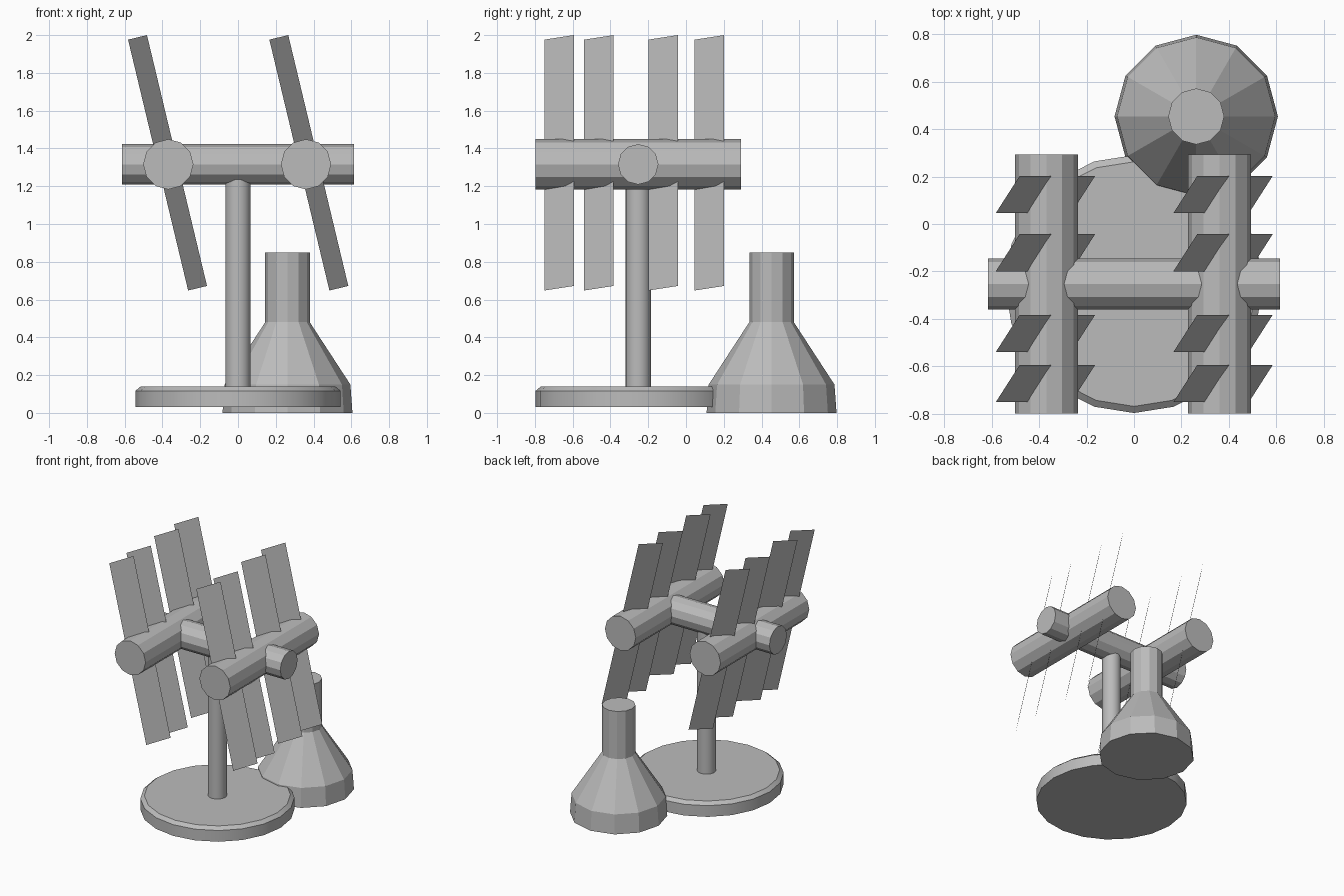
import bpy, bmesh, math
from mathutils import Vector

cube = bpy.data.objects.get("Cube")
if cube:
    bpy.data.objects.remove(cube, do_unlink=True)

grey = bpy.data.materials.new("plain_grey")
grey.use_nodes = True
COLOUR = (0.5, 0.5, 0.5, 1)
grey.diffuse_color = COLOUR
grey.node_tree.nodes["Principled BSDF"].inputs["Base Color"].default_value = COLOUR


def finish(name, bm, smooth=False):
    """Turn a bmesh into a named object."""
    mesh = bpy.data.meshes.new(name)
    bm.to_mesh(mesh)
    bm.free()
    mesh.materials.append(grey)
    obj = bpy.data.objects.new(name, mesh)
    bpy.context.collection.objects.link(obj)
    if smooth:
        bpy.ops.object.select_all(action='DESELECT')
        obj.select_set(True)
        bpy.context.view_layer.objects.active = obj
        bpy.ops.object.shade_smooth_by_angle(angle=math.radians(25))
    return obj


def turned(name, profile, sides, origin, axis=(0, 0, 1), smooth=False):
    """Capped solid of revolution from (radius, height) pairs along an axis."""
    bm = bmesh.new()
    turn = Vector((0, 0, 1)).rotation_difference(Vector(axis))
    rings = []
    for r, h in profile:
        ring = []
        for i in range(sides):
            a = math.tau * i / sides
            p = turn @ Vector((r * math.cos(a), r * math.sin(a), h))
            ring.append(bm.verts.new(p + Vector(origin)))
        rings.append(ring)
    for low, high in zip(rings, rings[1:]):
        for i in range(sides):
            j = (i + 1) % sides
            bm.faces.new((low[i], low[j], high[j], high[i]))
    bm.faces.new(rings[0][::-1])
    bm.faces.new(rings[-1])
    return finish(name, bm, smooth)


POST_Y, AXLE_Z = -0.253, 1.316

# Round foot with a chamfered rim, and the post
turned("base_disc", [(0.543, 0.03), (0.543, 0.117), (0.515, 0.14)], 20,
       (0, POST_Y, 0), smooth=True)
turned("post", [(0.067, 0.13), (0.067, 1.24)], 20, (0, POST_Y, 0), smooth=True)

# Crossbar
turned("crossbar", [(0.107, -0.615), (0.107, 0.615)], 12,
       (0, POST_Y, AXLE_Z), axis=(1, 0, 0))

# Flask-shaped body beside the foot
turned("flask", [(0.344, 0), (0.333, 0.15), (0.118, 0.48), (0.118, 0.85)], 12,
       (0.262, 0.453, 0))

# Two modules, each carrying four slanted flat panels
half_long = Vector((-0.159, 0, 0.664))
half_wide = Vector((0.05, 0.078, 0.012))
for side, x, panel_x in (("right", -0.369, -0.373), ("left", 0.36, 0.375)):
    turned(side + "_module", [(0.133, -0.545), (0.133, 0.545)], 12,
           (x, POST_Y, AXLE_Z), axis=(0, 1, 0))
    for n, y in enumerate((-0.672, -0.461, -0.121, 0.124), 1):
        bm = bmesh.new()
        centre = Vector((panel_x, y, 1.324))
        corners = [centre + half_wide * u + half_long * v
                   for u, v in ((-1, -1), (1, -1), (1, 1), (-1, 1))]
        bm.faces.new([bm.verts.new(c) for c in corners])
        finish(f"{side}_panel_{n}", bm)
